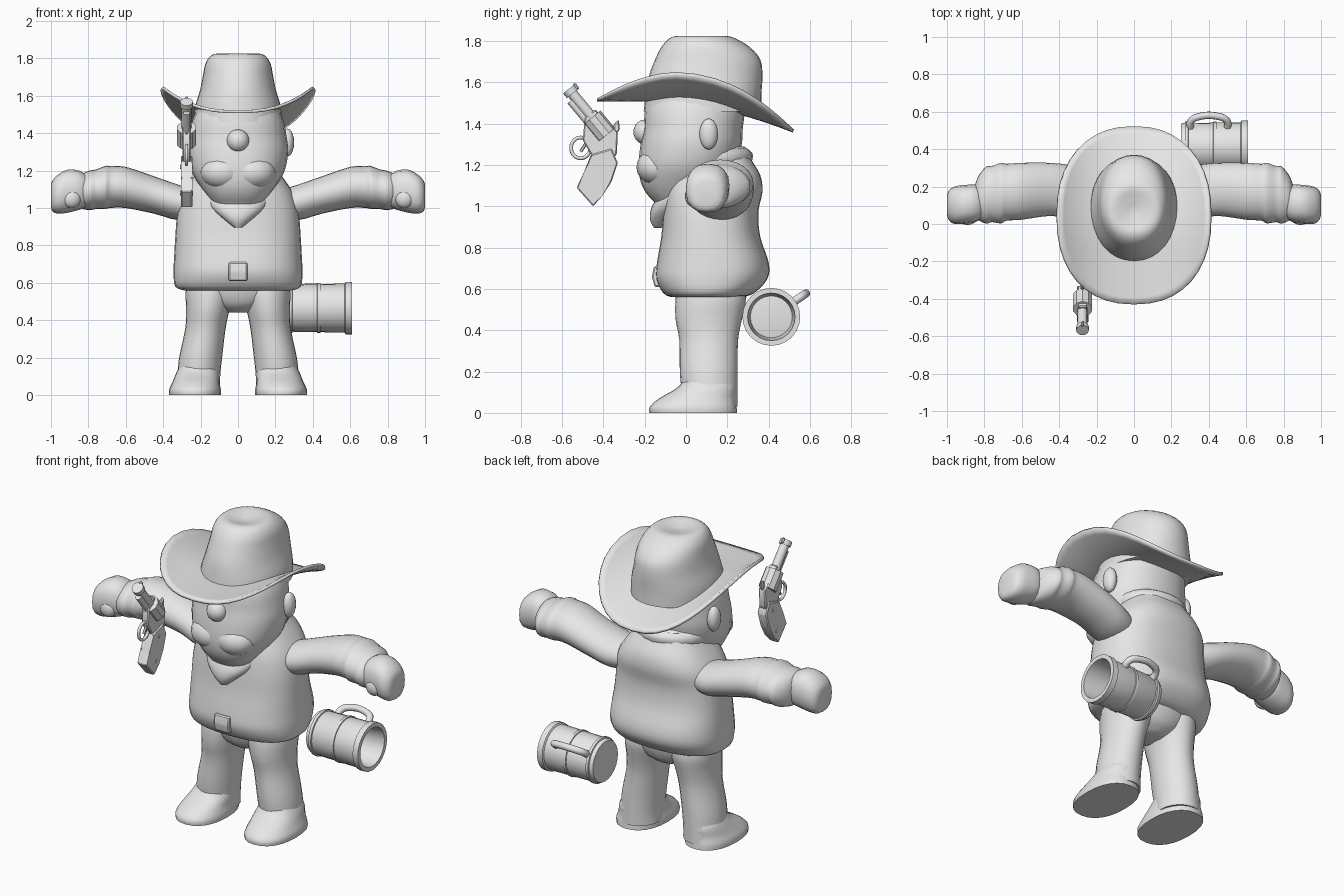
import bpy, bmesh, math
from mathutils import Vector

if "Cube" in bpy.data.objects:
    bpy.data.objects.remove(bpy.data.objects["Cube"])

clay = bpy.data.materials.new("plain_grey")
clay.use_nodes = True
clay.diffuse_color = (0.8, 0.8, 0.8, 1)
clay.node_tree.nodes["Principled BSDF"].inputs["Base Color"].default_value = (0.8, 0.8, 0.8, 1)


def finish(name, bm, angle=50):
    bmesh.ops.recalc_face_normals(bm, faces=bm.faces)
    mesh = bpy.data.meshes.new(name)
    bm.to_mesh(mesh)
    bm.free()
    mesh.materials.append(clay)
    obj = bpy.data.objects.new(name, mesh)
    bpy.context.collection.objects.link(obj)
    bpy.ops.object.select_all(action='DESELECT')
    obj.select_set(True)
    bpy.context.view_layer.objects.active = obj
    bpy.ops.object.shade_smooth_by_angle(angle=math.radians(angle))
    return obj


def smooth_rows(rows, steps):
    """Catmull-Rom interpolation between rows of numbers."""
    out = []
    for i in range(len(rows) - 1):
        a, b, c, d = rows[max(i - 1, 0)], rows[i], rows[i + 1], rows[min(i + 2, len(rows) - 1)]
        for k in range(steps):
            t = k / steps
            out.append([0.5 * (2 * q + (r - p) * t + (2 * p - 5 * q + 4 * r - s) * t ** 2
                               + (3 * q - p - 3 * r + s) * t ** 3) for p, q, r, s in zip(a, b, c, d)])
    return out + [rows[-1]]


def rounded(angle, power):
    c, s = math.cos(angle), math.sin(angle)
    return (math.copysign(abs(c) ** (2 / power), c), math.copysign(abs(s) ** (2 / power), s))


def bridge(bm, rings):
    n = len(rings[0])
    for a, b in zip(rings, rings[1:]):
        for j in range(n):
            bm.faces.new((a[j], a[(j + 1) % n], b[(j + 1) % n], b[j]))


def loft(name, rows, axis='z', power=2.0, sides=24, steps=3, side=1, angle=50):
    """Rows are (position, centre 1, centre 2, radius 1, radius 2) along the axis."""
    bm = bmesh.new()
    rings = []
    for p, c1, c2, r1, r2 in (smooth_rows(rows, steps) if steps > 1 else rows):
        ring = []
        for j in range(sides):
            u, v = rounded(math.tau * j / sides, power)
            u, v = c1 + r1 * u, c2 + r2 * v
            ring.append(bm.verts.new((side * u, v, p) if axis == 'z' else (side * p, u, v)))
        rings.append(ring)
    bridge(bm, rings)
    bm.faces.new(rings[0])
    bm.faces.new(rings[-1])
    return finish(name, bm, angle)


def ball(name, centre, radii):
    bm = bmesh.new()
    bmesh.ops.create_uvsphere(bm, u_segments=16, v_segments=10, radius=1)
    for v in bm.verts:
        v.co = Vector(centre) + Vector([a * b for a, b in zip(v.co, radii)])
    return finish(name, bm)


def plate(name, points, x, thick):
    """Side outline in y and z, given thickness in x."""
    bm = bmesh.new()
    rings = [[bm.verts.new((x + s * thick / 2, y, z)) for y, z in points] for s in (-1, 1)]
    bridge(bm, rings)
    for ring in rings:
        bm.faces.new(ring)
    bmesh.ops.bevel(bm, geom=bm.edges[:], offset=0.006, segments=1, affect='EDGES')
    return finish(name, bm, 30)


def rod(name, a, b, radius, sides=12):
    bm = bmesh.new()
    a, b = Vector(a), Vector(b)
    bmesh.ops.create_cone(bm, cap_ends=True, segments=sides, radius1=radius, radius2=radius,
                          depth=(b - a).length)
    bm.transform((b - a).to_track_quat('Z', 'Y').to_matrix().to_4x4())
    bmesh.ops.translate(bm, verts=bm.verts, vec=(a + b) / 2)
    return finish(name, bm, 35)


def tube(name, points, radius, closed=False):
    curve = bpy.data.curves.new(name, 'CURVE')
    curve.dimensions = '3D'
    curve.bevel_depth, curve.bevel_resolution, curve.resolution_u = radius, 2, 5
    sp = curve.splines.new('BEZIER')
    sp.bezier_points.add(len(points) - 1)
    for bp, p in zip(sp.bezier_points, points):
        bp.co = p
        bp.handle_left_type = bp.handle_right_type = 'AUTO'
    sp.use_cyclic_u = closed
    curve.use_fill_caps = True
    curve.materials.append(clay)
    obj = bpy.data.objects.new(name, curve)
    bpy.context.collection.objects.link(obj)


# Torso, collar and belt buckle
loft("torso", [(.56, 0, .10, .29, .17), (.58, 0, .11, .335, .22), (.65, 0, .125, .345, .27),
               (.73, 0, .13, .342, .27), (.85, 0, .12, .335, .24), (.97, 0, .12, .325, .23),
               (1.07, 0, .135, .30, .235), (1.15, 0, .14, .25, .22), (1.22, 0, .14, .2, .18),
               (1.28, 0, .14, .17, .15)], power=2.5, sides=32)
loft("collar", [(1.19, 0, .12, .20, .18), (1.22, 0, .12, .22, .20), (1.26, 0, .12, .215, .20),
                (1.29, 0, .12, .18, .16)])
plate("belt_buckle", [(-.152, .61), (-.165, .66), (-.155, .71), (-.10, .71), (-.10, .61)], 0, .10)
loft("hips", [(.44, 0, .12, .06, .08), (.48, 0, .12, .17, .14), (.55, 0, .12, .27, .17),
              (.62, 0, .12, .28, .18)])

# Limbs and ears on both sides
for side, tag in ((1, "left"), (-1, "right")):
    loft(tag + "_leg", [(.03, .215, .12, .12, .13), (.1, .21, .115, .115, .135), (.2, .2, .11, .115, .14),
                        (.35, .175, .11, .108, .142), (.45, .162, .11, .115, .16),
                        (.55, .15, .12, .13, .17), (.64, .14, .12, .12, .15)], side=side)
    loft(tag + "_foot", [(0, .23, .035, .138, .212), (.03, .23, .035, .138, .21), (.07, .225, .055, .125, .185),
                         (.12, .215, .1, .115, .145), (.16, .21, .11, .1, .12)], power=2.3, side=side)
    loft(tag + "_sleeve", [(.2, .15, 1.02, .11, .07), (.32, .17, 1.03, .14, .095), (.45, .185, 1.07, .142, .1),
                           (.6, .175, 1.11, .152, .11), (.68, .17, 1.112, .152, .112), (.71, .165, 1.11, .162, .115),
                           (.76, .16, 1.1, .15, .106), (.79, .155, 1.095, .153, .106), (.83, .14, 1.09, .12, .095),
                           (.85, .13, 1.09, .08, .07)], axis='x', side=side)
    loft(tag + "_hand", [(.81, .11, 1.09, .08, .085), (.85, .11, 1.095, .1, .105), (.91, .105, 1.09, .103, .115),
                         (.96, .1, 1.075, .1, .105), (.99, .1, 1.065, .08, .085), (1, .1, 1.065, .05, .06)],
         axis='x', power=2.4, sides=16, side=side)
    ball(tag + "_thumb", (side * .89, .03, 1.05), (.05, .035, .05))
    ball(tag + "_ear", (side * .265, .11, 1.35), (.035, .045, .075))
    ball(tag + "_cheek", (side * .08, -.14, 1.19), (.12, .1, .09))

# Head with beard, nose and scarf knot
loft("head", [(.94, 0, -.09, .05, .05), (1.0, 0, -.06, .11, .08), (1.06, 0, -.05, .16, .14),
              (1.12, 0, -.02, .205, .2), (1.2, 0, .005, .25, .235), (1.3, 0, .025, .268, .245),
              (1.38, 0, .035, .26, .24), (1.48, 0, .045, .24, .24), (1.58, 0, .06, .19, .2)], power=2.2)
ball("nose", (0, -.2, 1.36), (.06, .055, .06))
loft("scarf_front", [(.895, 0, -.13, .02, .025), (.94, 0, -.115, .075, .06), (1.0, 0, -.08, .14, .085),
                     (1.08, 0, .02, .2, .14), (1.15, 0, .08, .22, .18)])

# Hat crown with a dented top
crown = loft("hat_crown", [(1.46, 0, .08, .235, .285), (1.54, 0, .085, .23, .28), (1.63, 0, .095, .203, .275),
                           (1.71, 0, .105, .187, .255), (1.77, 0, .095, .175, .215), (1.81, 0, .08, .15, .165),
                           (1.825, 0, .075, .115, .12), (1.815, 0, .07, .06, .07), (1.805, 0, .07, .02, .02)],
             power=2.1, sides=32, angle=70)

# Curled brim: rim turned up at the sides, dropping at the back
bm = bmesh.new()
rings = []
for i in range(9):
    s = .4 + .6 * i / 8
    ring = []
    for j in range(40):
        u, v = rounded(math.tau * j / 40, 2.3)
        x, y = .41 * s * u, .06 + s * .475 * v - .015 * s
        z = 1.515 - .15 * max(0, (y + .1) / .62) ** 1.6 + .135 * (abs(x) / .41) ** 2.5
        ring.append(bm.verts.new((x, y, z)))
    rings.append(ring)
bridge(bm, rings)
brim = finish("hat_brim", bm, 60)
solid = brim.modifiers.new("thickness", 'SOLIDIFY')
solid.thickness, solid.offset = .016, 0

# Mug lying on its side, open at the outer end
MY, MZ = .413, .465
ring_row = lambda x, r: (x, MY, MZ, r, r)
loft("mug", [ring_row(*p) for p in ((.25, .12), (.26, .126), (.57, .131), (.575, .14), (.61, .14),
                                    (.61, .115), (.30, .09))], axis='x', steps=1, angle=30)
for k, x in enumerate((.27, .42)):
    loft("mug_band_%d" % k, [ring_row(x, .12), ring_row(x + .004, .134), ring_row(x + .02, .134),
                             ring_row(x + .024, .12)], axis='x', steps=1, angle=30)
ca, sa = math.cos(math.radians(34)), math.sin(math.radians(34))
tube("mug_handle", [(x, MY + r * ca, MZ + r * sa) for x, r in
                    ((.30, .11), (.305, .165), (.335, .19), (.46, .193), (.495, .17), (.50, .11))], .02)

# Revolver floating upright in front
GX = -.275
plate("gun_frame", [(-.49, 1.43), (-.44, 1.47), (-.36, 1.38), (-.33, 1.36), (-.335, 1.25), (-.38, 1.21),
                    (-.46, 1.25), (-.50, 1.32)], GX, .044)
plate("gun_grip", [(-.46, 1.25), (-.36, 1.28), (-.33, 1.21), (-.36, 1.12), (-.405, 1.05), (-.45, 1.0),
                   (-.53, 1.09), (-.49, 1.16)], GX, .062)
plate("gun_hammer", [(-.35, 1.40), (-.325, 1.42), (-.32, 1.37), (-.35, 1.34)], GX, .02)
plate("gun_sight", [(-.55, 1.59), (-.535, 1.6), (-.515, 1.57), (-.535, 1.56)], GX, .016)
rod("gun_barrel", (GX, -.562, 1.56), (GX, -.43, 1.40), .026)
rod("gun_muzzle", (GX, -.568, 1.568), (GX, -.55, 1.545), .034)
rod("gun_under_rod", (GX, -.56, 1.51), (GX, -.46, 1.39), .018)
rod("gun_cylinder", (GX, -.455, 1.43), (GX, -.385, 1.345), .053, 10)
tube("trigger_guard", [(GX, -.51 + .046 * math.cos(a * math.pi / 4), 1.283 + .05 * math.sin(a * math.pi / 4))
                       for a in range(8)], .009, True)
rod("trigger", (GX, -.48, 1.31), (GX, -.51, 1.265), .008, 6)
for k, (y, z) in enumerate(((-.40, 1.22), (-.43, 1.08))):
    rod("grip_screw_%d" % k, (GX - .035, y, z), (GX + .035, y, z), .012, 8)
